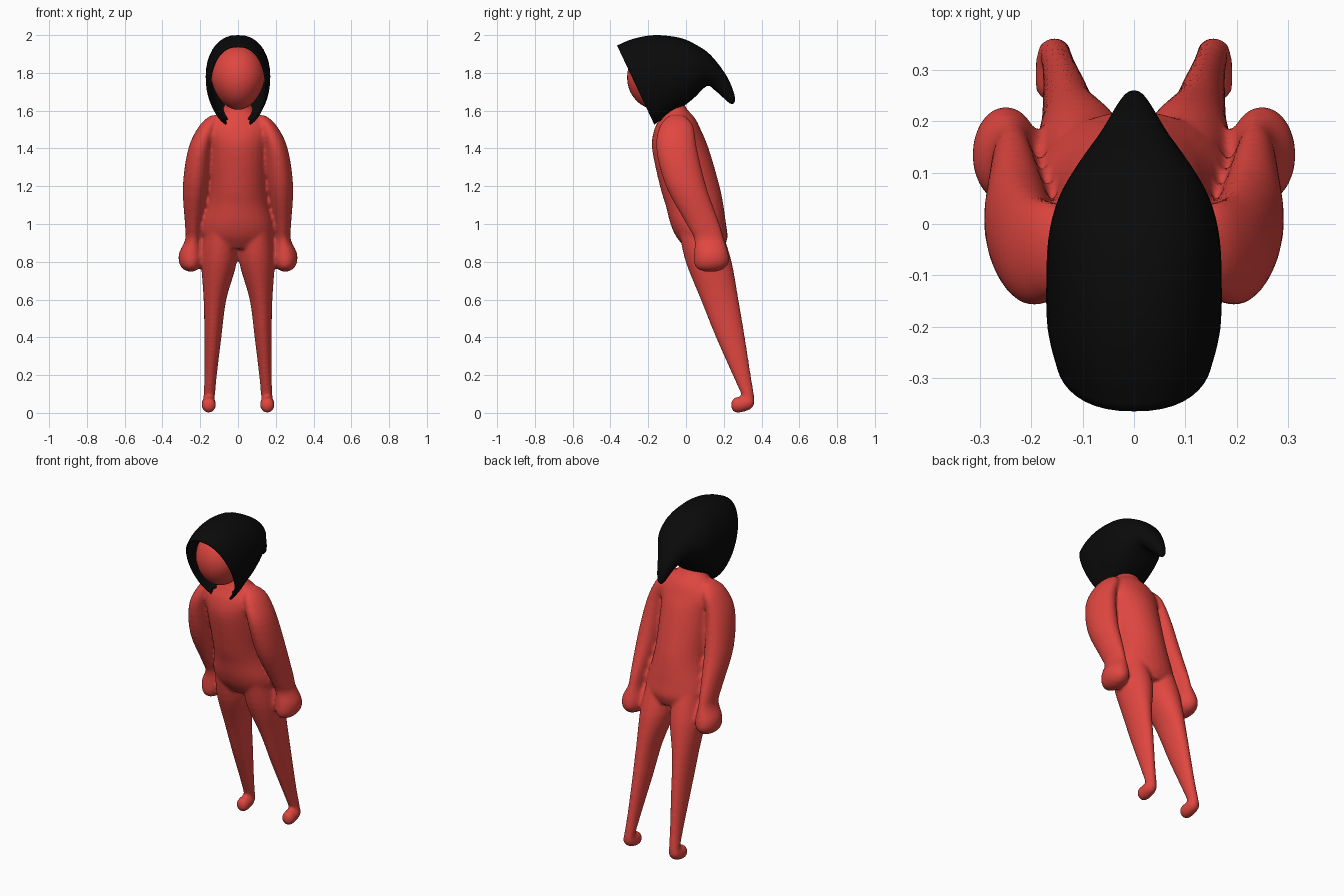
import bpy, bmesh
from math import sin, cos, pi, radians, copysign
from mathutils import Vector

if "Cube" in bpy.data.objects:
    bpy.data.objects.remove(bpy.data.objects["Cube"], do_unlink=True)


def material(name, color):
    mat = bpy.data.materials.new(name)
    mat.use_nodes = True
    mat.diffuse_color = color
    mat.node_tree.nodes["Principled BSDF"].inputs["Base Color"].default_value = color
    return mat


red = material("soft red", (0.75, 0.062, 0.052, 1))
black = material("hood black", (0.003, 0.003, 0.003, 1))


def smooth_rows(rows, steps=4):
    """Catmull-Rom interpolation through rows of numbers."""
    out = []
    last = len(rows) - 1
    for i in range(last):
        quad = [rows[max(i - 1, 0)], rows[i], rows[i + 1], rows[min(i + 2, last)]]
        for k in range(steps):
            t = k / steps
            out.append([
                b + t * (c - a) / 2 + t * t * (a - 2.5 * b + 2 * c - d / 2)
                + t ** 3 * (1.5 * (b - c) + (d - a) / 2)
                for a, b, c, d in zip(*quad)])
    out.append(list(rows[-1]))
    return out


def bridge(bm, rings, closed):
    count = len(rings[0])
    for lower, upper in zip(rings, rings[1:]):
        for j in range(count if closed else count - 1):
            k = (j + 1) % count
            bm.faces.new((lower[j], lower[k], upper[k], upper[j]))


def loft(bm, rows, side=1, across=Vector((0, 1, 0)), segments=28):
    """Closed tube through elliptical rings given as x, y, z, radius, radius."""
    rings = []
    for x, y, z, ra, rb in smooth_rows(rows):
        ring = []
        for j in range(segments):
            a = 2 * pi * j / segments
            p = Vector((x + ra * cos(a), y, z)) + across * (rb * sin(a))
            ring.append(bm.verts.new((p.x * side, p.y, p.z)))
        rings.append(ring)
    bridge(bm, rings, True)
    bm.faces.new(rings[0])
    bm.faces.new(rings[-1])


def finish(bm, name, mat):
    bmesh.ops.recalc_face_normals(bm, faces=bm.faces[:])
    mesh = bpy.data.meshes.new(name)
    bm.to_mesh(mesh)
    bm.free()
    mesh.materials.append(mat)
    for poly in mesh.polygons:
        poly.use_smooth = True
    obj = bpy.data.objects.new(name, mesh)
    bpy.context.collection.objects.link(obj)
    return obj


# Body: torso with neck, then mirrored limbs, fused into one skin
torso = [
    (0, .1, .87, .13, .1), (0, .085, .93, .185, .135), (0, .065, 1, .187, .147),
    (0, .045, 1.1, .163, .153), (0, .02, 1.2, .153, .158),
    (0, -.03, 1.4, .16, .15), (0, -.045, 1.5, .175, .123),
    (0, -.045, 1.56, .135, .093), (0, -.06, 1.62, .075, .058),
    (0, -.1, 1.72, .065, .06),
]
leg = [
    (.095, .08, .95, .085, .115), (.1, .12, .8, .094, .122),
    (.122, .178, .6, .06, .1), (.133, .235, .4, .045, .077),
    (.145, .295, .2, .033, .048), (.153, .331, .08, .03, .031),
    (.155, .33, .045, .027, .026),
]
foot = [
    (.155, .24, .042, .012, .014), (.155, .25, .042, .031, .034),
    (.155, .275, .042, .037, .042), (.155, .32, .05, .036, .04),
    (.155, .35, .058, .028, .032), (.155, .362, .06, .01, .01),
]
arm = [
    (.12, -.05, 1.575, .025, .04), (.155, -.05, 1.52, .05, .088),
    (.2, -.05, 1.4, .063, .108), (.225, 0, 1.2, .067, .107),
    (.235, .09, 1, .046, .088), (.238, .122, .92, .041, .079),
    (.248, .133, .85, .063, .09), (.25, .135, .8, .063, .093),
    (.25, .13, .765, .045, .073), (.25, .13, .748, .015, .03),
]
bm = bmesh.new()
loft(bm, torso)
for side in (-1, 1):
    loft(bm, leg, side)
    loft(bm, arm, side)
    loft(bm, foot, side, across=Vector((0, 0, 1)))
body = finish(bm, "body", red)
fuse = body.modifiers.new("fuse", 'REMESH')
fuse.mode = 'VOXEL'
fuse.voxel_size = 0.01
fuse.use_smooth_shade = True
soften = body.modifiers.new("soften", 'SMOOTH')
soften.factor = 0.5
soften.iterations = 5

# Head: egg shape with a narrower chin
bm = bmesh.new()
bmesh.ops.create_uvsphere(bm, u_segments=32, v_segments=20, radius=1)
for v in bm.verts:
    taper = 1 - 0.14 * max(0, -v.co.z)
    v.co = (v.co.x * .144 * taper, v.co.y * .162 - .15, v.co.z * .17 + 1.775)
finish(bm, "head", red)

# Hood: arches from the face opening to the drooping tail
# each row: top y, top z, bottom y, bottom z, half width, half sweep in degrees
hood_rows = [
    (-.365, 1.945, -.16, 1.51, .152, 158), (-.28, 1.98, -.13, 1.535, .168, 161),
    (-.165, 2, -.1, 1.56, .171, 180), (-.03, 1.985, -.03, 1.61, .167, 180),
    (.06, 1.945, .04, 1.665, .147, 180), (.13, 1.895, .11, 1.73, .107, 180),
    (.205, 1.8, .15, 1.71, .063, 180), (.245, 1.72, .19, 1.675, .038, 180),
    (.26, 1.66, .23, 1.64, .018, 180), (.25, 1.636, .25, 1.636, 0, 180),
]
bm = bmesh.new()
rings = []
segments = 36
for ty, tz, by, bz, width, sweep in smooth_rows(hood_rows):
    top, bottom = Vector((0, ty, tz)), Vector((0, by, bz))
    ring = []
    for j in range(segments + 1):
        a = radians(min(sweep, 180)) * (2 * j / segments - 1)
        p = top.lerp(bottom, (1 - cos(a)) / 2)
        p.x = width * copysign(abs(sin(a)) ** 0.85, a)
        ring.append(bm.verts.new(p))
    rings.append(ring)
bridge(bm, rings, False)
bmesh.ops.remove_doubles(bm, verts=bm.verts[:], dist=0.0005)
hood = finish(bm, "hood", black)
shell = hood.modifiers.new("thickness", 'SOLIDIFY')
shell.thickness = 0.01
shell.offset = -1
